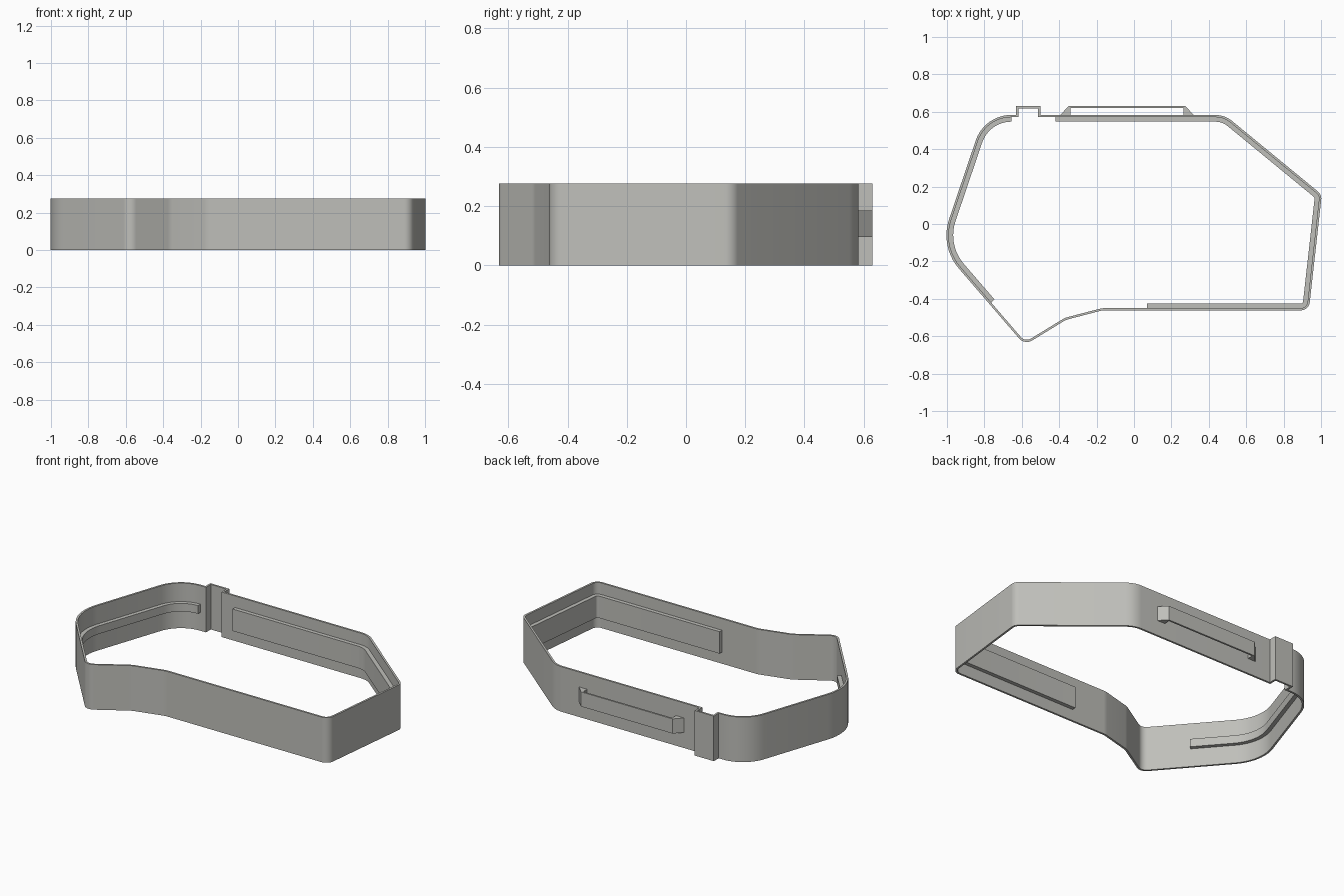
import bpy, bmesh, math
from mathutils import Vector

if "Cube" in bpy.data.objects:
    bpy.data.objects.remove(bpy.data.objects["Cube"])

HEIGHT = 0.277
MID = HEIGHT / 2
WALL = 0.012

grey = bpy.data.materials.new("warm_grey")
grey.diffuse_color = (0.52, 0.52, 0.49, 1)
grey.use_nodes = True
grey.node_tree.nodes["Principled BSDF"].inputs["Base Color"].default_value = grey.diffuse_color


def rounded(corners, closed):
    """Turn (x, y, radius) corners into a filleted polyline."""
    out, n = [], len(corners)
    for i, (x, y, r) in enumerate(corners):
        p = Vector((x, y))
        if r == 0 or (not closed and i in (0, n - 1)):
            out.append(p)
            continue
        a = (Vector(corners[i - 1][:2]) - p).normalized()
        b = (Vector(corners[(i + 1) % n][:2]) - p).normalized()
        half = a.angle(b) / 2
        centre = p + (a + b).normalized() * (r / math.sin(half))
        start = p + a * (r / math.tan(half)) - centre
        turn = math.pi - 2 * half
        sign = 1 if (-a).x * b.y - (-a).y * b.x > 0 else -1
        steps = max(3, round(math.degrees(turn) / 6))
        for k in range(steps + 1):
            t = sign * turn * k / steps
            c, s = math.cos(t), math.sin(t)
            out.append(centre + Vector((start.x * c - start.y * s,
                                        start.x * s + start.y * c)))
    return out


def offset(path, d, closed):
    """Shift a counter-clockwise path inward by d with mitred joints."""
    out, n = [], len(path)
    for i, p in enumerate(path):
        prev = path[i - 1] if closed or i > 0 else None
        nxt = path[(i + 1) % n] if closed or i < n - 1 else None
        dirs = []
        if prev is not None:
            dirs.append((p - prev).normalized())
        if nxt is not None:
            dirs.append((nxt - p).normalized())
        norms = [Vector((-v.y, v.x)) for v in dirs]
        m = sum(norms, Vector((0, 0))).normalized()
        out.append(p + m * (d / m.dot(norms[0])))
    return out


def band(name, outer, inner, z0, z1, closed):
    """Solid strip between two matching paths."""
    bm = bmesh.new()
    rings = [[bm.verts.new((p.x, p.y, z)) for p in path]
             for path, z in ((outer, z0), (outer, z1), (inner, z1), (inner, z0))]
    n = len(outer)
    for i in range(n if closed else n - 1):
        j = (i + 1) % n
        for k in range(4):
            a, b = rings[k], rings[(k + 1) % 4]
            bm.faces.new((a[i], a[j], b[j], b[i]))
    if not closed:
        bm.faces.new([r[0] for r in rings])
        bm.faces.new([r[-1] for r in rings])
    bmesh.ops.recalc_face_normals(bm, faces=bm.faces[:])
    mesh = bpy.data.meshes.new(name)
    bm.to_mesh(mesh)
    bm.free()
    mesh.materials.append(grey)
    obj = bpy.data.objects.new(name, mesh)
    bpy.context.collection.objects.link(obj)
    bpy.ops.object.select_all(action='DESELECT')
    obj.select_set(True)
    bpy.context.view_layer.objects.active = obj
    bpy.ops.object.shade_smooth_by_angle(angle=math.radians(30))
    return obj


# Corners shared by the wall and the ledges
right_corners = [(0.935, -0.462, 0.05), (1.004, 0.157, 0.05), (0.485, 0.583, 0.14)]
left_corners = [(-0.80, 0.583, 0.20), (-1.038, -0.12, 0.27)]

# Outer wall with the square bump on the back
outline = rounded([(-0.584, -0.647, 0.055), (-0.365, -0.513, 0.1), (-0.17, -0.462, 0.1)]
                  + right_corners
                  + [(-0.50, 0.583, 0), (-0.50, 0.63, 0), (-0.63, 0.63, 0), (-0.63, 0.583, 0)]
                  + left_corners, True)
band("wall", outline, offset(outline, WALL, True), 0, HEIGHT, True)


# Inner ledges, slightly sunk into the wall
def ledge(name, corners, height):
    path = rounded(corners, False)
    band(name, offset(path, WALL - 0.003, False), offset(path, 0.036, False),
         MID - height / 2, MID + height / 2, False)


ledge("wide_ledge", [(0.07, -0.462, 0)] + right_corners + [(-0.42, 0.583, 0)], 0.135)
ledge("narrow_ledge", [(-0.655, 0.583, 0)] + left_corners + [(-0.773, -0.427, 0)], 0.05)

# Belt loop on the back: thin bar with wedge feet
bar_outer = [Vector(p) for p in ((0.32, 0.582), (0.275, 0.63), (-0.35, 0.63), (-0.395, 0.582))]
bar_inner = [Vector(p) for p in ((0.265, 0.582), (0.265, 0.619), (-0.34, 0.619), (-0.34, 0.582))]
band("back_loop", bar_outer, bar_inner, 0.095, 0.185, False)
